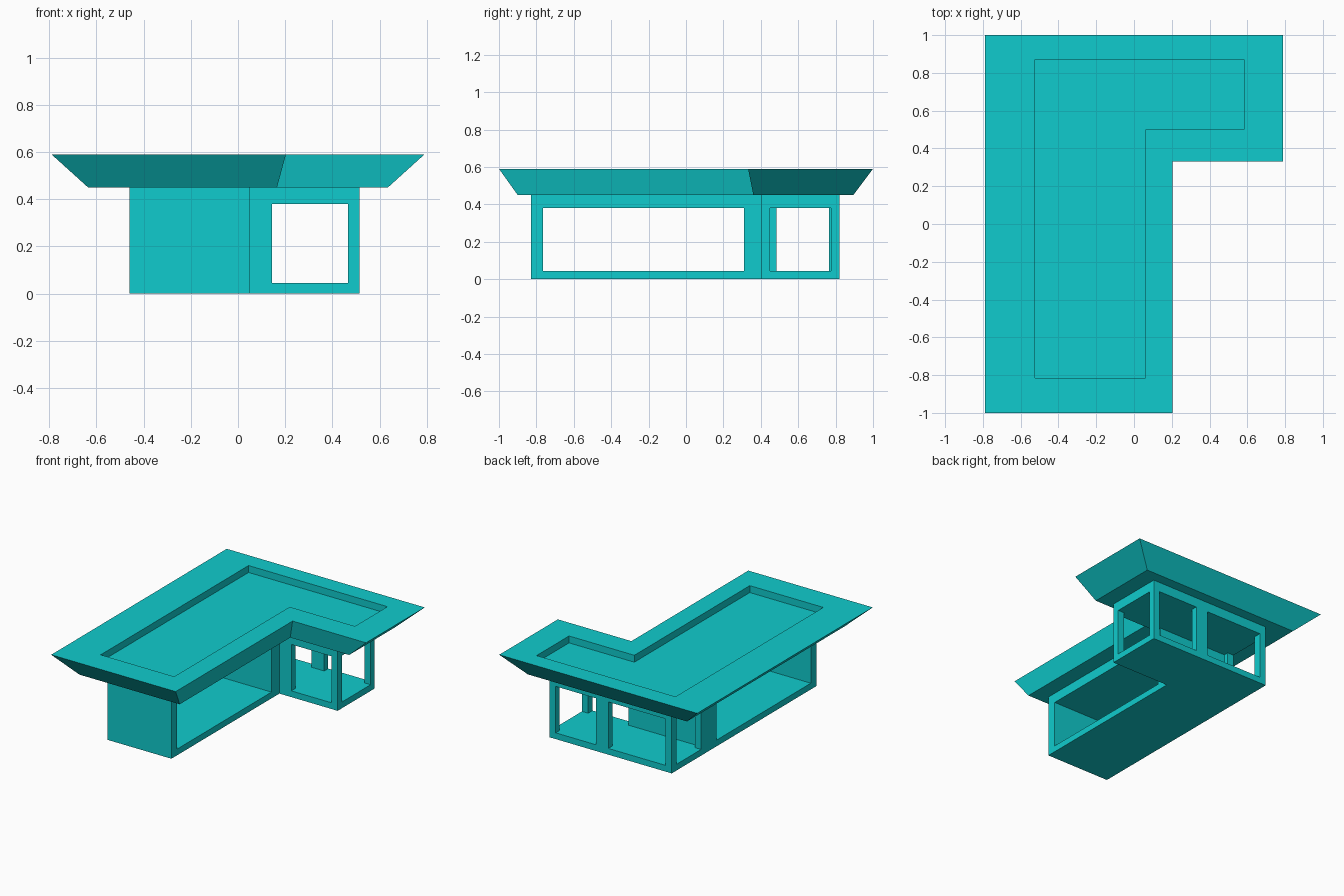
import bpy, bmesh

if "Cube" in bpy.data.objects:
    bpy.data.objects.remove(bpy.data.objects["Cube"])

teal = bpy.data.materials.new("teal")
teal.diffuse_color = (0.005, 0.6, 0.61, 1)
teal.use_nodes = True
teal.node_tree.nodes["Principled BSDF"].inputs["Base Color"].default_value = teal.diffuse_color


def ell(x0, x1, xc, y0, y1, yc):
    """L-shaped outline with its inner corner at (xc, yc)."""
    return [(x0, y0), (xc, y0), (xc, yc), (x1, yc), (x1, y1), (x0, y1)]


def loft(name, rings):
    """Skin a stack of (outline, z) rings and cap both ends."""
    bm = bmesh.new()
    loops = [[bm.verts.new((x, y, z)) for x, y in pts] for pts, z in rings]
    for a, b in zip(loops, loops[1:]):
        n = len(a)
        for i in range(n):
            j = (i + 1) % n
            bm.faces.new((a[i], a[j], b[j], b[i]))
    bm.faces.new(loops[0][::-1])
    bm.faces.new(loops[-1])
    mesh = bpy.data.meshes.new(name)
    bm.to_mesh(mesh)
    bm.free()
    mesh.materials.append(teal)
    obj = bpy.data.objects.new(name, mesh)
    bpy.context.collection.objects.link(obj)
    return obj


def cut(target, x0, x1, y0, y1, z0=0.045, z1=0.38):
    """Subtract a box and apply the result."""
    box = loft("cutter", [([(x0, y0), (x1, y0), (x1, y1), (x0, y1)], z) for z in (z0, z1)])
    box.hide_render = True
    mod = target.modifiers.new("cut", 'BOOLEAN')
    mod.operation = 'DIFFERENCE'
    mod.solver = 'EXACT'
    mod.object = box
    bpy.context.view_layer.objects.active = target
    bpy.ops.object.modifier_apply(modifier=mod.name)
    bpy.data.objects.remove(box)


# L-shaped house body
body = ell(-0.46, 0.515, 0.05, -0.83, 0.82, 0.40)
house = loft("house_walls", [(body, 0), (body, 0.45)])

# long hall, open on both sides
cut(house, -0.7, 0.3, -0.765, 0.31)
# back room and its windows
cut(house, -0.41, 0.465, 0.45, 0.775)
cut(house, 0.4, 0.7, 0.45, 0.775)        # wing end window
cut(house, -0.7, -0.3, 0.485, 0.765)     # left window
cut(house, 0.145, 0.465, 0.3, 0.95)      # wing front and back windows
cut(house, -0.41, 0.045, 0.7, 0.95)      # second back window

# flared roof with a sunken top
rim = ell(-0.525, 0.583, 0.062, -0.815, 0.87, 0.50)
loft("roof", [
    (ell(-0.635, 0.635, 0.165, -0.90, 0.895, 0.36), 0.45),
    (ell(-0.79, 0.79, 0.203, -1, 1, 0.332), 0.59),
    (rim, 0.59),
    (rim, 0.54),
])
